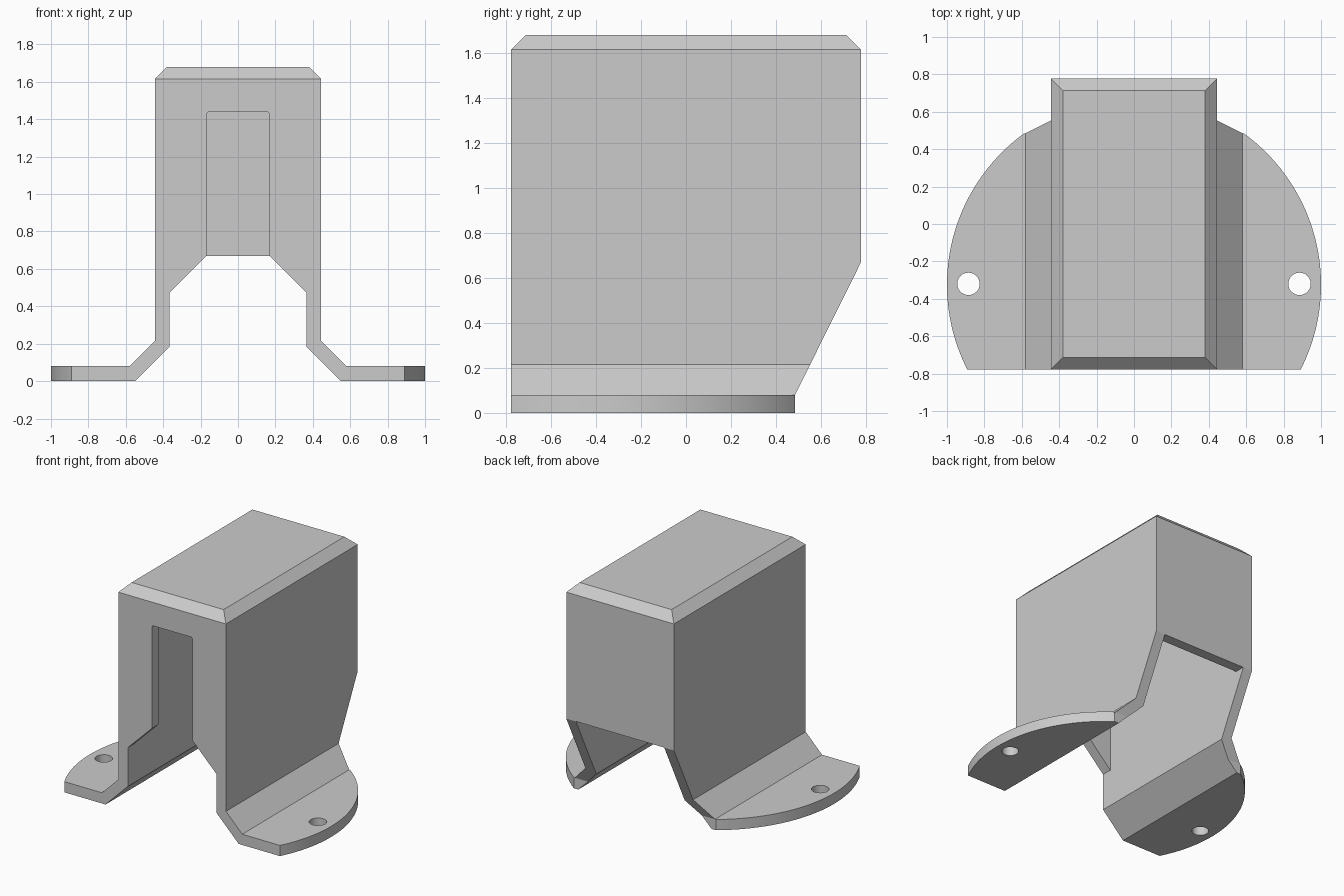
import bpy, bmesh, math
from mathutils import Vector

cube = bpy.data.objects.get("Cube")
if cube:
    bpy.data.objects.remove(cube, do_unlink=True)

DEPTH = 0.778            # half length of the housing
WALL = 0.08
INNER = 0.365            # half width of the cavity
ARCH = 0.67              # height of the lower opening


def prism(name, points, axis, low, high):
    """Extrude a 2D outline along one axis."""
    def place(a, b, t):
        return {"X": (t, a, b), "Y": (a, t, b), "Z": (a, b, t)}[axis]
    bm = bmesh.new()
    face = bm.faces.new([bm.verts.new(place(a, b, low)) for a, b in points])
    ext = bmesh.ops.extrude_face_region(bm, geom=[face])
    moved = [v for v in ext["geom"] if isinstance(v, bmesh.types.BMVert)]
    bmesh.ops.translate(bm, verts=moved, vec=Vector(place(0, 0, high - low)))
    bmesh.ops.recalc_face_normals(bm, faces=bm.faces)
    mesh = bpy.data.meshes.new(name)
    bm.to_mesh(mesh)
    bm.free()
    obj = bpy.data.objects.new(name, mesh)
    bpy.context.collection.objects.link(obj)
    return obj


def mirrored(half):
    """Close a right-hand outline with its mirror image."""
    return half + [(-a, b) for a, b in reversed(half)]


def arc(cx, cy, r, start, end, steps):
    return [(cx + r * math.cos(start + (end - start) * i / steps),
             cy + r * math.sin(start + (end - start) * i / steps))
            for i in range(steps + 1)]


def combine(obj, cutter, operation="DIFFERENCE"):
    cutter.hide_render = True
    mod = obj.modifiers.new("cut", "BOOLEAN")
    mod.operation = operation
    mod.solver = "EXACT"
    mod.object = cutter
    graph = bpy.context.evaluated_depsgraph_get()
    mesh = bpy.data.meshes.new_from_object(obj.evaluated_get(graph))
    obj.modifiers.clear()
    obj.data = mesh
    bpy.data.objects.remove(cutter, do_unlink=True)


# Housing section with flared feet and chamfered roof
section = mirrored([(0.38, 1.68), (0.445, 1.615), (0.445, 0.215),
                    (0.58, WALL), (1.1, WALL), (1.1, 0)])
housing = prism("housing", section, "Y", -DEPTH, DEPTH)

# Front and back roof chamfers
for side in (-1, 1):
    edge = [(side * 0.713, 1.68), (side * 0.793, 1.60),
            (side * 0.9, 1.60), (side * 0.9, 1.8), (side * 0.593, 1.8)]
    combine(housing, prism("roof_cutter", edge, "X", -0.7, 0.7))

# Rounded outline of the feet
CENTRE_Y = -0.325
plan_arc = arc(0, CENTRE_Y, 1, math.asin(-0.8 - CENTRE_Y), math.acos(0.58), 48)
plan = mirrored([(plan_arc[0][0], -0.95)] + plan_arc + [(0.58, 0.95)])
combine(housing, prism("plan_cutter", plan, "Z", -0.5, 2), "INTERSECT")

# Sloping lower back
slope = [(DEPTH + 0.03, ARCH + 0.06), (0.485, WALL), (0.485, -0.2), (1.2, -0.2), (1.2, ARCH + 0.06)]
combine(housing, prism("slope_cutter", slope, "X", -1.3, 1.3))

# Hollow inside, flaring out at the feet
flare = [(INNER, 0.185), (0.65, -0.1)]
cavity = mirrored([(INNER, 1.6)] + flare)
combine(housing, prism("cavity_cutter", cavity, "Y", -DEPTH + WALL, DEPTH - WALL))

# Front opening with its tall slot
slot = mirrored([(0.158, 1.44), (0.168, 1.43), (0.168, ARCH), (INNER, 0.475)] + flare)
combine(housing, prism("slot_cutter", slot, "Y", -0.9, -0.6))

# Open lower back
opening = mirrored([(INNER, ARCH)] + flare)
combine(housing, prism("back_cutter", opening, "Y", 0.4, 0.9))

# Screw holes
for side in (-1, 1):
    circle = arc(side * 0.885, -0.32, 0.06, 0, math.tau, 32)[:-1]
    combine(housing, prism("hole_cutter", circle, "Z", -0.2, 0.3))

# Plain grey finish
grey = bpy.data.materials.new("light_grey")
grey.use_nodes = True
colour = (0.6, 0.6, 0.6, 1)
grey.diffuse_color = colour
grey.node_tree.nodes["Principled BSDF"].inputs["Base Color"].default_value = colour
housing.data.materials.clear()
housing.data.materials.append(grey)

bpy.ops.object.select_all(action="DESELECT")
housing.select_set(True)
bpy.context.view_layer.objects.active = housing
bpy.ops.object.shade_smooth_by_angle(angle=math.radians(20))
